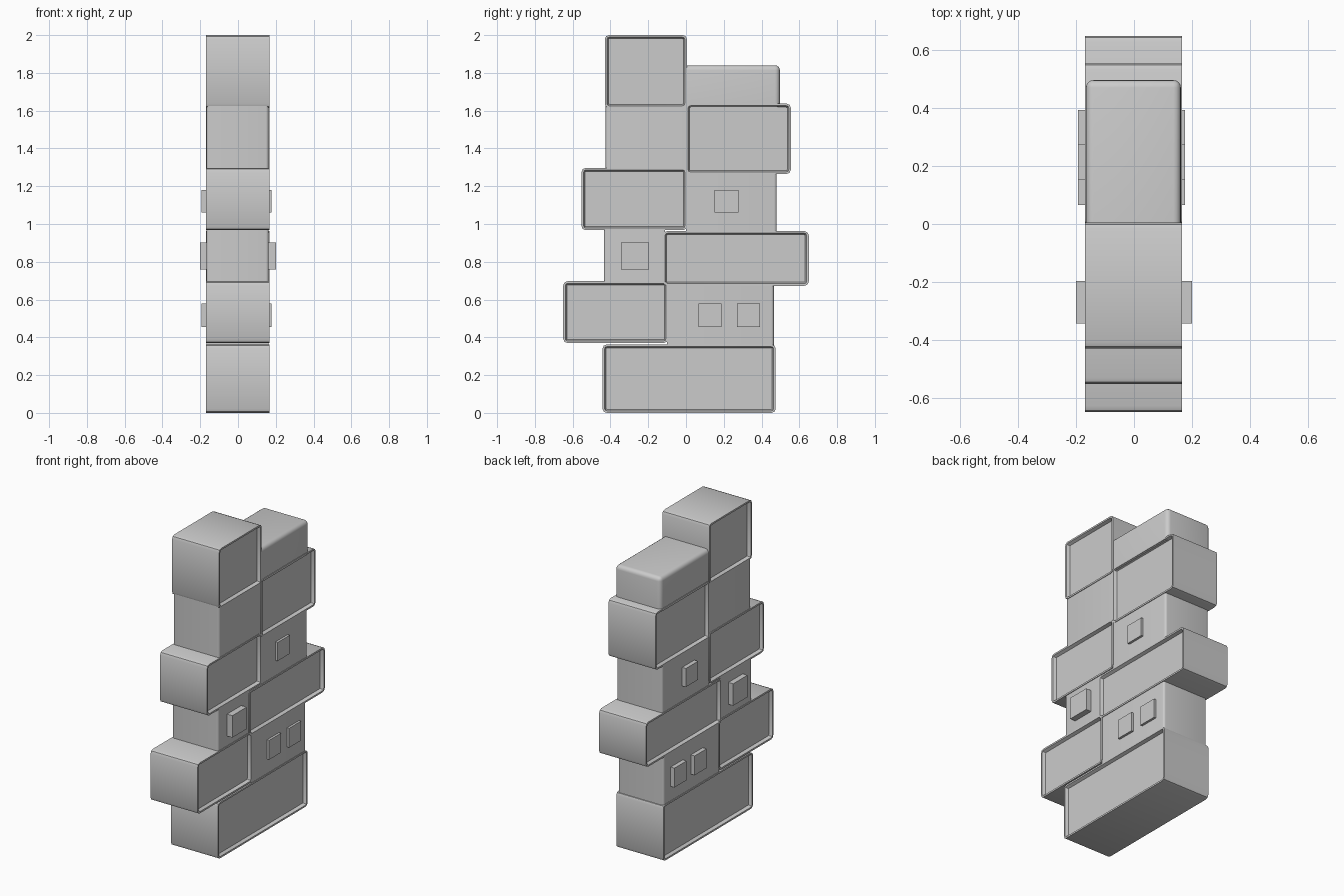
import bpy, bmesh
from math import radians

if "Cube" in bpy.data.objects:
    bpy.data.objects.remove(bpy.data.objects["Cube"])

X0, X1 = -0.17, 0.166


def finish(name, bm):
    bmesh.ops.recalc_face_normals(bm, faces=bm.faces)
    me = bpy.data.meshes.new(name)
    bm.to_mesh(me)
    bm.free()
    ob = bpy.data.objects.new(name, me)
    bpy.context.collection.objects.link(ob)
    bpy.ops.object.select_all(action='DESELECT')
    bpy.context.view_layer.objects.active = ob
    ob.select_set(True)
    bpy.ops.object.shade_smooth_by_angle(angle=radians(30))
    return ob


def box(bm, x0, x1, y0, y1, z0, z1):
    geom = bmesh.ops.create_cube(bm, size=1)
    for v in geom["verts"]:
        v.co = ((x0 + x1) / 2 + v.co.x * (x1 - x0),
                (y0 + y1) / 2 + v.co.y * (y1 - y0),
                (z0 + z1) / 2 + v.co.z * (z1 - z0))


def framed_block(name, y0, y1, z0, z1, recess=0.02):
    """Block with clipped corners, thin rims and a sunken panel on both sides."""
    bm = bmesh.new()
    box(bm, X0, X1, y0, y1, z0, z1)
    edges = [e for e in bm.edges if abs(e.verts[0].co.x - e.verts[1].co.x) > 0.1]
    bmesh.ops.bevel(bm, geom=edges, offset=0.022, segments=2, profile=0.5,
                    affect='EDGES')
    bm.normal_update()
    sides = [f for f in bm.faces if abs(f.normal.x) > 0.9]
    bmesh.ops.inset_individual(bm, faces=sides, thickness=0.011)
    bmesh.ops.inset_individual(bm, faces=sides, thickness=0.008, depth=-recess)
    return finish(name, bm)


def plain_block(name, y0, y1, z0, z1, round_top=False):
    """Set-back block with rounded outer corners."""
    bm = bmesh.new()
    box(bm, X0 + 0.004, X1 - 0.004, y0, y1, z0, z1)
    outer = y1 if abs(y1) > abs(y0) else y0

    def rounded(e):
        a, b = e.verts[0].co, e.verts[1].co
        at_end = abs(a.y - outer) < 1e-4 and abs(b.y - outer) < 1e-4
        upright = abs(a.z - b.z) > 0.1
        top = a.z > z1 - 1e-4 and b.z > z1 - 1e-4
        at_inner = abs(a.y - outer) > 0.1 and abs(b.y - outer) > 0.1
        return (upright and at_end) or (round_top and top and not at_inner)

    bmesh.ops.bevel(bm, geom=[e for e in bm.edges if rounded(e)],
                    offset=0.026 if round_top else 0.014, segments=4, profile=0.5,
                    affect='EDGES')
    return finish(name, bm)


# Framed blocks, bottom to top: y range, z range
for i, dims in enumerate([(-0.442, 0.475, 0.0, 0.362),
                          (-0.65, -0.095, 0.37, 0.697),
                          (-0.122, 0.65, 0.673, 0.962),
                          (-0.553, 0.005, 0.967, 1.297),
                          (0.0, 0.555, 1.265, 1.637),
                          (-0.43, 0.005, 1.615, 2.0)]):
    framed_block(f"framed_block_{i + 1}", *dims)

# Set-back filler blocks between them
for i, dims in enumerate([(-0.1, 0.465, 0.35, 0.685),
                          (-0.435, -0.11, 0.685, 0.975),
                          (0.0, 0.48, 0.95, 1.275),
                          (-0.425, 0.002, 1.285, 1.625)]):
    plain_block(f"filler_block_{i + 1}", *dims)
plain_block("roof_block", 0.0, 0.497, 1.62, 1.84, round_top=True)

# Window boxes sticking out of both sides
for i, (y0, y1, z0, z1, xl, xr) in enumerate([
        (0.065, 0.187, 0.455, 0.58, -0.193, 0.177),
        (0.27, 0.393, 0.455, 0.58, -0.193, 0.177),
        (-0.343, -0.197, 0.76, 0.902, -0.2, 0.2),
        (0.152, 0.277, 1.06, 1.18, -0.193, 0.177)]):
    bm = bmesh.new()
    box(bm, xl, -0.15, y0, y1, z0, z1)
    box(bm, 0.15, xr, y0, y1, z0, z1)
    finish(f"window_box_{i + 1}", bm)
